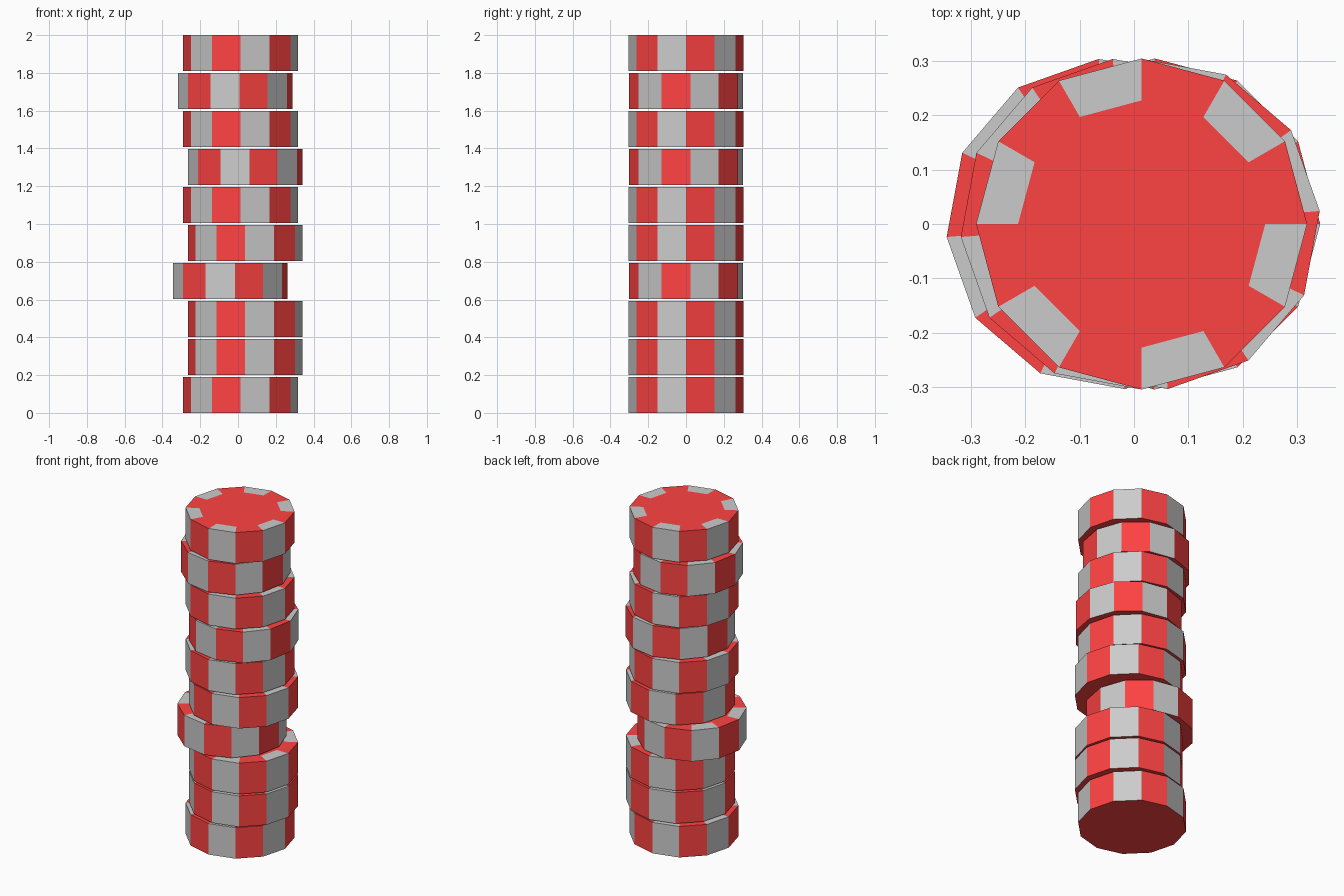
import bpy, bmesh, math

if "Cube" in bpy.data.objects:
    bpy.data.objects.remove(bpy.data.objects["Cube"])

R, R_IN, H, N = 0.304, 0.227, 0.19, 12
PITCH = (2.0 - H) / 9


def material(name, color):
    m = bpy.data.materials.new(name)
    m.diffuse_color = color
    m.use_nodes = True
    m.node_tree.nodes["Principled BSDF"].inputs["Base Color"].default_value = m.diffuse_color
    return m


def chip_mesh():
    """Twelve-sided disc with every other side and a matching rim patch in grey."""
    bm = bmesh.new()

    def ring(r, z):
        return [bm.verts.new((r * math.cos(i * math.tau / N), r * math.sin(i * math.tau / N), z))
                for i in range(N)]

    low, top, inner = ring(R, 0), ring(R, H), ring(R_IN, H)
    bm.faces.new(low[::-1])          # red underside
    bm.faces.new(inner)              # red centre of the top
    for i in range(N):
        j = (i + 1) % N
        for quad in ((low[i], low[j], top[j], top[i]), (top[i], top[j], inner[j], inner[i])):
            bm.faces.new(quad).material_index = i % 2
    me = bpy.data.meshes.new("chip")
    bm.to_mesh(me)
    bm.free()
    me.materials.append(material("red", (1.0, 0.055, 0.055, 1)))
    me.materials.append(material("light_grey", (0.8, 0.8, 0.8, 1)))
    return me


# Stack from bottom to top: sideways offset and turn of each chip
A, B, T = 0.014, 0.038, 34.5
stack = [(A, 0), (B, 0), (B, 0), (-0.041, T), (B, 0),
         (A, 0), (B, T), (A, 0), (-0.015, T), (A, 0)]
mesh = chip_mesh()
for k, (x, turn) in enumerate(stack):
    ob = bpy.data.objects.new(f"chip_{k + 1}", mesh)
    ob.location = (x, 0, k * PITCH)
    ob.rotation_euler.z = math.radians(turn)
    bpy.context.collection.objects.link(ob)
